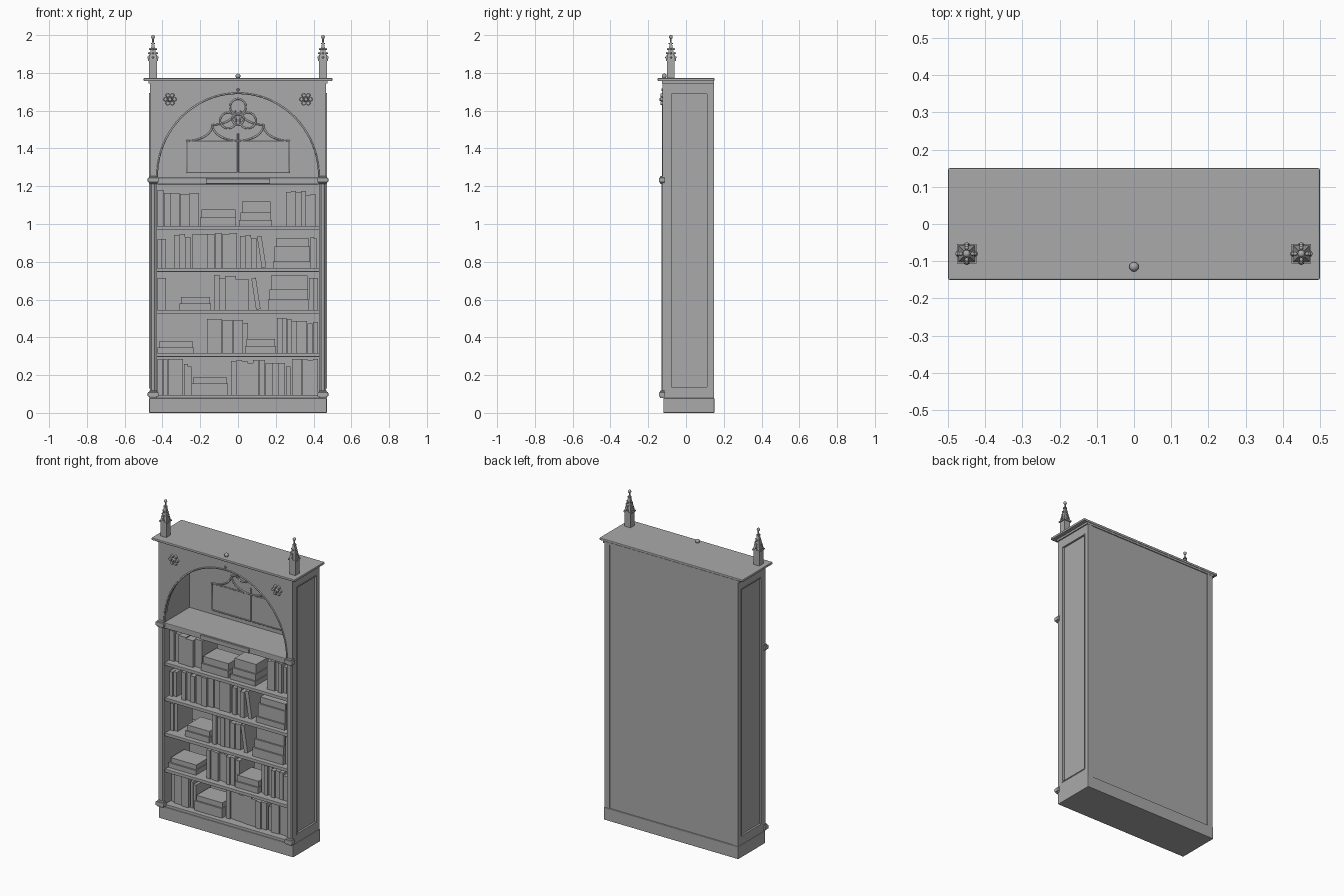
import bpy, bmesh, math, random
from mathutils import Matrix, Vector

if "Cube" in bpy.data.objects:
    bpy.data.objects.remove(bpy.data.objects["Cube"])

random.seed(4)
grey = bpy.data.materials.new("plain grey")
grey.diffuse_color = (0.4, 0.4, 0.4, 1)
grey.use_nodes = True
grey.node_tree.nodes["Principled BSDF"].inputs["Base Color"].default_value = grey.diffuse_color


def finish(name, bm, smooth=False):
    bmesh.ops.recalc_face_normals(bm, faces=bm.faces)
    me = bpy.data.meshes.new(name)
    bm.to_mesh(me)
    bm.free()
    ob = bpy.data.objects.new(name, me)
    bpy.context.collection.objects.link(ob)
    me.materials.append(grey)
    if smooth:
        bpy.ops.object.select_all(action='DESELECT')
        ob.select_set(True)
        bpy.context.view_layer.objects.active = ob
        bpy.ops.object.shade_smooth_by_angle(angle=math.radians(40))
    return ob


def add_box(bm, x0, x1, y0, y1, z0, z1, tilt=0):
    m = (Matrix.Translation(((x0 + x1) / 2, (y0 + y1) / 2, (z0 + z1) / 2))
         @ Matrix.Rotation(tilt, 4, 'Y') @ Matrix.Diagonal((x1 - x0, y1 - y0, z1 - z0, 1)))
    bmesh.ops.create_cube(bm, size=1, matrix=m)


def boxes(name, items, bevel=0):
    bm = bmesh.new()
    for b in items:
        add_box(bm, *b)
    ob = finish(name, bm)
    if bevel:
        mod = ob.modifiers.new("bevel", 'BEVEL')
        mod.width, mod.segments = bevel, 2
    return ob


def add_cone(bm, loc, r1, r2, h, seg, axis='Z', turn=0):
    m = Matrix.Translation(loc)
    if axis == 'Y':
        m = m @ Matrix.Rotation(math.pi / 2, 4, 'X')
    bmesh.ops.create_cone(bm, cap_ends=True, segments=seg, radius1=r1, radius2=r2, depth=h,
                          matrix=m @ Matrix.Rotation(turn, 4, 'Z'))


def add_ball(bm, loc, r):
    bmesh.ops.create_uvsphere(bm, u_segments=12, v_segments=8, radius=r,
                              matrix=Matrix.Translation(loc))


def moulding(name, paths, y, r, closed=False):
    """Round moulding following (x, z) paths in a plane facing the front."""
    cu = bpy.data.curves.new(name, 'CURVE')
    cu.dimensions, cu.bevel_depth, cu.bevel_resolution, cu.use_fill_caps = '3D', r, 1, True
    for path in paths:
        sp = cu.splines.new('POLY')
        sp.points.add(len(path) - 1)
        sp.use_cyclic_u = closed
        for p, (x, z) in zip(sp.points, path):
            p.co = (x, y, z, 1)
    ob = bpy.data.objects.new(name, cu)
    bpy.context.collection.objects.link(ob)
    cu.materials.append(grey)


def arc(cx, cz, rx, rz, a0, a1, n=24):
    return [(cx + rx * math.cos(math.radians(a0 + (a1 - a0) * i / n)),
             cz + rz * math.sin(math.radians(a0 + (a1 - a0) * i / n))) for i in range(n + 1)]


def mirrored(paths):
    return paths + [[(-x, z) for x, z in p] for p in paths]


# Carcass: plinth, top board, back
boxes("plinth", [(-.47, .47, -.12, .15, 0, .078)], .003)
boxes("cornice", [(-.5, .5, -.15, .15, 1.757, 1.772)], .004)
boxes("cornice_moulding", [(-.475, .475, -.128, .148, 1.745, 1.757)])
boxes("back_panel", [(-.44, .44, .128, .142, .078, 1.745)])

# Sides with framed panels and front stiles
for s, side in ((-1, "left"), (1, "right")):
    def sx(a, b):
        return (min(s * a, s * b), max(s * a, s * b))
    boxes(side + "_side", [(*sx(.43, .458), -.12, .147, .078, 1.745)])
    boxes(side + "_side_frame", [(*sx(.456, .467), -.124, -.082, .078, 1.745),
                                 (*sx(.456, .467), .115, .147, .078, 1.745),
                                 (*sx(.456, .467), -.082, .115, .078, .135),
                                 (*sx(.456, .467), -.082, .115, 1.69, 1.745)])
    boxes(side + "_panel_bead", [(*sx(.456, .47), -.084, -.078, .13, 1.694),
                                 (*sx(.456, .47), .111, .117, .13, 1.694),
                                 (*sx(.456, .47), -.084, .117, .13, .136),
                                 (*sx(.456, .47), -.084, .117, 1.688, 1.694)])
    boxes(side + "_stile", [(*sx(.43, .467), -.124, -.1, .078, 1.25)])
    # Slim column with blocks at both ends
    bm = bmesh.new()
    add_cone(bm, (s * .449, -.122, .665), .009, .009, 1.13, 12)
    finish(side + "_column", bm, True)
    boxes(side + "_column_blocks", [(*sx(.42, .478), -.143, -.11, z - .012, z + .012)
                                    for z in (.098, 1.233)]
          + [(*sx(.428, .47), -.138, -.11, z - .02, z + .02) for z in (.098, 1.233)], .004)

# Arched front panel
bm = bmesh.new()
curve = arc(0, 1.25, .428, .442, 0, 180, 40)
low = [(.467, 1.25)] + curve + [(-.467, 1.25)]
for a, b in zip(low, low[1:]):
    ring = [bm.verts.new((x, -.124, z)) for x, z in
            (a, b, (b[0], 1.745), (a[0], 1.745))]
    if abs(a[0] - b[0]) > 1e-6:
        bm.faces.new(ring)
bmesh.ops.remove_doubles(bm, verts=bm.verts, dist=1e-5)
ext = bmesh.ops.extrude_face_region(bm, geom=bm.faces[:])
bmesh.ops.translate(bm, vec=(0, .024, 0),
                    verts=[g for g in ext['geom'] if isinstance(g, bmesh.types.BMVert)])
finish("arched_front", bm)
moulding("arch_moulding", [arc(0, 1.25, .428, .442, 0, 180, 40)], -.123, .005)

# Rosettes in the arch corners
for s in (-1, 1):
    bm = bmesh.new()
    for k in range(6):
        a = k * math.pi / 3
        add_cone(bm, (s * .36 + .024 * math.cos(a), -.127, 1.66 + .024 * math.sin(a)),
                 .012, .009, .014, 10, 'Y')
    add_cone(bm, (s * .36, -.13, 1.66), .014, .008, .018, 10, 'Y')
    finish("rosette", bm, True)

# Shelves and central counter with plaque
floors = [.99, .767, .545, .317, .095]
boxes("shelves", [(-.43, .43, -.115, .13, z - .02, z) for z in floors], .002)
boxes("counter", [(-.43, .43, -.126, .13, 1.21, 1.246)], .004)
boxes("plaque", [(-.17, .17, -.136, -.12, 1.213, 1.24)], .003)

# Tracery on the niche wall
peak = (.135, 1.525)
wing = arc(.27, 1.525, .135, .085, 180, 270, 10) + [(.275, 1.44)]
inner = arc(0, 1.525, .135, .085, 0, -90, 10)
rise = arc(.135, 1.60, .12, .075, 270, 180, 10)
moulding("tracery_frame", [[(-.27, 1.272), (.27, 1.272), (.27, 1.44), (-.27, 1.44)]],
         .127, .005, True)
moulding("tracery_ogees", mirrored([wing, inner, rise]) + [[(0, 1.272), (0, 1.48)]], .127, .005)
moulding("trefoil", [arc(x, z, r, r, 0, 345, 23) for x, z, r in
                     ((0, 1.62, .042), (-.052, 1.548, .042), (.052, 1.548, .042),
                      (0, 1.555, .03))], .125, .005, True)

# Books: upright groups (start, end, count, height) and flat stacks (start, end, layer heights)
upright = [[(-.425, -.36, 2, .19), (-.36, -.205, 3, .175), (.255, .36, 4, .185), (.36, .41, 2, .17)],
           [(-.425, -.38, 2, .16), (-.34, -.25, 3, .18), (-.24, -.005, 6, .185), (.01, .1, 3, .175),
            (.385, .42, 2, .17)],
           [(-.425, -.38, 2, .17), (-.127, -.01, 4, .185), (-.01, .06, 2, .16), (.375, .425, 2, .17)],
           [(-.165, 0, 6, .18), (0, .055, 2, .175), (.207, .31, 4, .185), (.31, .425, 4, .17)],
           [(-.425, -.29, 5, .19), (-.285, -.245, 2, .165), (-.037, .11, 5, .185), (.11, .25, 4, .185),
            (.255, .28, 1, .165), (.285, .425, 5, .19)]]
stacks = [[(-.2, -.01, (.045, .042)), (.005, .18, (.03, .04, .058))],
          [(.185, .385, (.035, .08, .04))],
          [(-.31, -.143, (.035, .034)), (.16, .375, (.055, .052, .076))],
          [(-.425, -.235, (.03, .03)), (.037, .2, (.037, .037))],
          [(-.245, -.053, (.06, .032))]]
leaning = {1: .125, 2: .095}
for row, z in enumerate(floors):
    items = []
    for x0, x1, n, h in upright[row]:
        w = (x1 - x0) / n
        for i in range(n):
            y = -.07 + random.uniform(-.012, .012)
            items.append((x0 + i * w, x0 + (i + 1) * w - .001, y, y + .15, z,
                          z + h - random.choice((0, 0, .006, .015))))
    for x0, x1, layers in stacks[row]:
        zz = z
        for k, h in enumerate(layers):
            items.append((x0 + .008 * k, x1 - .004 * k, -.085 + .01 * k, .06, zz, zz + h))
            zz += h
    if row in leaning:
        x = leaning[row]
        items.append((x - .012, x + .012, -.075, .07, z + .002, z + .17, -.15))
    boxes("books_row_%d" % (row + 1), items)

# Pinnacles with crockets and ball tips
for s in (-1, 1):
    c = Vector((s * .45, -.08, 0))
    q = math.pi / 4
    bm = bmesh.new()
    add_box(bm, c.x - .02, c.x + .02, -.1, -.06, 1.77, 1.862)
    add_box(bm, c.x - .026, c.x + .026, -.106, -.054, 1.862, 1.87)
    add_cone(bm, c + Vector((0, 0, 1.92)), .031, .004, .1, 4, turn=q)
    for k in range(4):
        d = Vector((math.cos(k * math.pi / 2), math.sin(k * math.pi / 2), 0))
        for z, r in ((1.882, .025), (1.904, .021), (1.926, .016)):
            add_ball(bm, c + d * r + Vector((0, 0, z)), .0055)
        g = c + d * .02
        add_cone(bm, g + Vector((0, 0, 1.885)), .01, .001, .03, 4, turn=q)
    add_cone(bm, c + Vector((0, 0, 1.97)), .004, .004, .02, 8)
    add_cone(bm, c + Vector((0, 0, 1.955)), .012, .012, .005, 10)
    add_ball(bm, c + Vector((0, 0, 1.99)), .01)
    finish("pinnacle", bm, True)

# Small ball on the cornice and drop above the arch
bm = bmesh.new()
add_ball(bm, (0, -.115, 1.783), .013)
add_cone(bm, (0, -.126, 1.71), .009, .006, .01, 8, 'Y')
finish("cornice_ball", bm, True)
